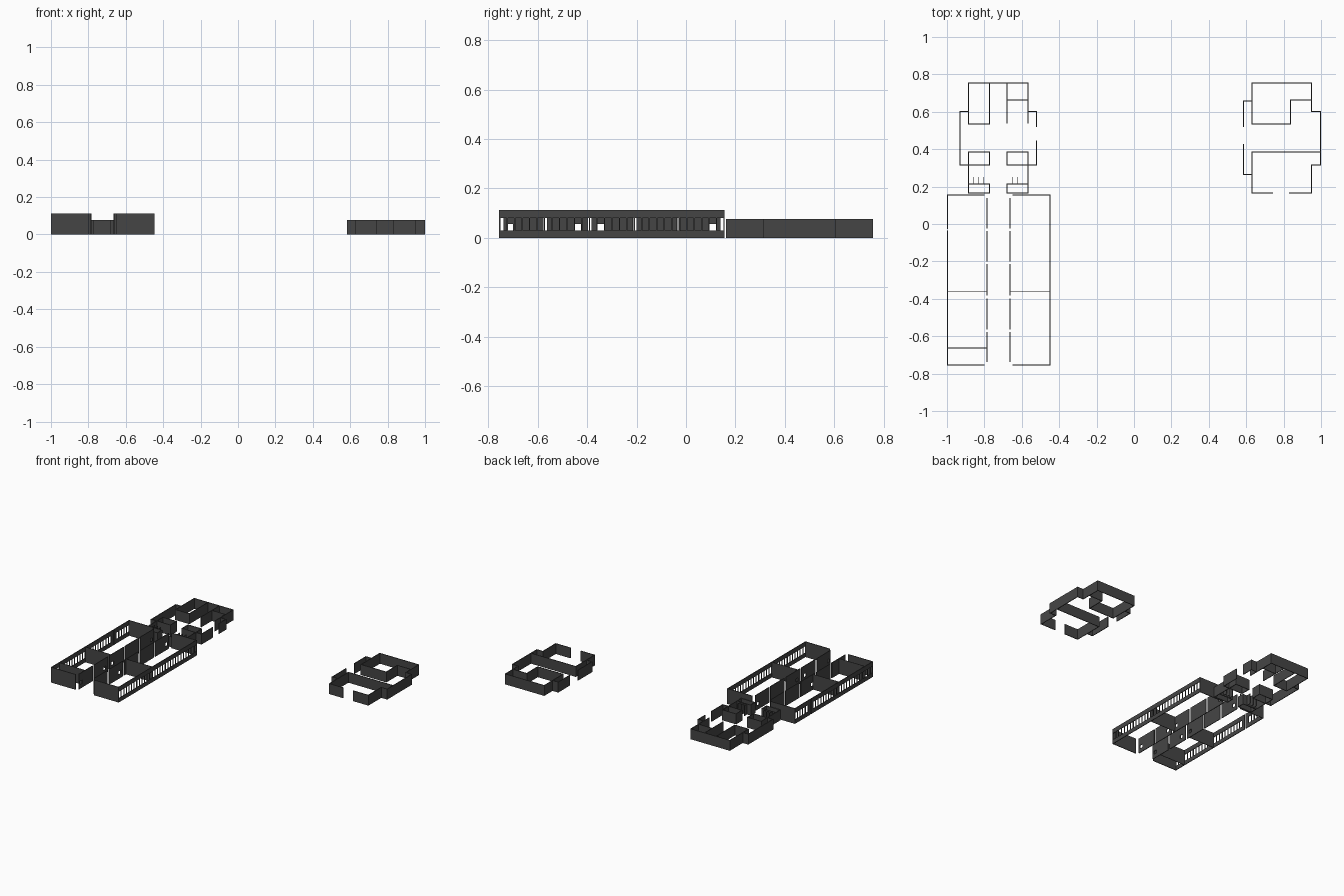
import bpy, bmesh

if "Cube" in bpy.data.objects:
    bpy.data.objects.remove(bpy.data.objects["Cube"])

T = 0.005          # wall thickness
H_HALL = 0.113     # long wings
H_BLOCK = 0.077    # small blocks

dark = bpy.data.materials.new("dark_wall")
dark.diffuse_color = (0.06, 0.06, 0.06, 1)
dark.use_nodes = True
dark.node_tree.nodes["Principled BSDF"].inputs["Base Color"].default_value = dark.diffuse_color


def add_box(bm, lo, hi):
    """Axis-aligned box between two corners."""
    v = [bm.verts.new((x, y, z)) for x in (lo[0], hi[0])
         for y in (lo[1], hi[1]) for z in (lo[2], hi[2])]
    for f in ((0, 1, 3, 2), (4, 6, 7, 5), (0, 4, 5, 1),
              (2, 3, 7, 6), (0, 2, 6, 4), (1, 5, 7, 3)):
        bm.faces.new([v[i] for i in f])


def wall(bm, axis, pos, a, b, h, t=T, holes=()):
    """Wall along an axis; holes are (start, end, bottom, top)."""
    def piece(s, e, lo, hi):
        if e - s < 1e-5 or hi - lo < 1e-5:
            return
        if axis == 'x':
            add_box(bm, (s, pos - t / 2, lo), (e, pos + t / 2, hi))
        else:
            add_box(bm, (pos - t / 2, s, lo), (pos + t / 2, e, hi))
    cur = a
    for s, e, lo, hi in sorted(holes):
        piece(cur, s, 0, h)
        piece(s, e, 0, lo)
        piece(s, e, hi, h)
        cur = e
    piece(cur, b, 0, h)


def finish(bm, name):
    bmesh.ops.recalc_face_normals(bm, faces=bm.faces)
    mesh = bpy.data.meshes.new(name)
    bm.to_mesh(mesh)
    bm.free()
    mesh.materials.append(dark)
    bpy.context.collection.objects.link(bpy.data.objects.new(name, mesh))


Y0, Y1 = -0.7535, 0.154
DOORS = (-0.57, -0.39, -0.208, -0.03)


def wing(name, outer, inner, partitions, side_door):
    s = 1 if inner > outer else -1
    # window wall with sill, lintel and a row of mullions
    bm = bmesh.new()
    n, mull = 30, 0.005
    step = (Y1 - Y0 - T + mull) / n
    starts = [Y0 + T / 2 + i * step for i in range(n)]
    wins = [(a, a + step - mull, 0.03, 0.08) for a in starts]
    lo, hi = Y0 - T / 2, Y1 + T / 2
    if side_door:
        # narrow full-height slit splitting the wall
        cut = -0.03
        w1 = [w for w in wins if w[1] < cut - 0.005]
        w2 = [w for w in wins if w[0] > cut + 0.005]
        wall(bm, 'y', outer, lo, cut - 0.004, H_HALL, holes=w1)
        wall(bm, 'y', outer, cut + 0.004, hi, H_HALL, holes=w2)
    else:
        wall(bm, 'y', outer, lo, hi, H_HALL, holes=wins)
    finish(bm, name + "_window_wall")

    # corridor wall split by doorways, with small hatches
    bm = bmesh.new()
    hatches = [(c - 0.013, c + 0.013, 0.03, 0.055)
               for c in (-0.713, -0.438, -0.345, 0.108)]
    gaps = [(d - 0.007, d + 0.007, 0, H_HALL) for d in DOORS]
    wall(bm, 'y', inner, Y0 + 0.015, Y1 - 0.015, H_HALL, holes=hatches + gaps)
    finish(bm, name + "_corridor_wall")

    # end walls stopping short of the corner doorways, and room partitions
    bm = bmesh.new()
    a, b = sorted((outer + s * T / 2, inner - s * 0.014))
    for y in (Y0, Y1):
        wall(bm, 'x', y, a, b, H_HALL)
    finish(bm, name + "_end_walls")
    bm = bmesh.new()
    a, b = sorted((outer + s * T / 2, inner - s * T / 2))
    for y in partitions:
        wall(bm, 'x', y, a, b, H_HALL, t=0.003)
    finish(bm, name + "_partitions")


wing("left_wing", -0.9975, -0.785, (-0.663, -0.36), True)
wing("right_wing", -0.448, -0.663, (-0.36,), False)


def block(name, xs, ys, t=T, dy=-0.003):
    """xs: walls along x (y, x0, x1); ys: walls along y (x, y0, y1)."""
    bm = bmesh.new()
    for p, a, b in xs:
        wall(bm, 'x', p + dy, a - t / 2, b + t / 2, H_BLOCK, t)
    for p, a, b in ys:
        wall(bm, 'y', p, a + dy + t / 2, b + dy - t / 2, H_BLOCK, t)
    finish(bm, name)


# rear block behind the wings
block("rear_block_walls",
      [(.7565, -.885, -.567), (.538, -.885, -.773), (.667, -.679, -.567),
       (.605, -.930, -.885), (.605, -.567, -.521)],
      [(-.885, .538, .7565), (-.773, .538, .7565), (-.679, .538, .7565),
       (-.567, .538, .7565), (-.930, .319, .605),
       (-.521, .52, .605), (-.521, .319, .453)])

# two mirrored washrooms with stall dividers
AXIS = -0.726
for side, label in ((-1, "left"), (1, "right")):
    inn, out, far = (AXIS + side * d for d in (0.047, 0.159, 0.205))
    lo, hi = sorted((inn, out))
    wide = sorted((inn, far))
    block(label + "_washroom_walls",
          [(.389, lo, hi), (.319, *wide), (.218, lo, hi), (.168, lo, hi)],
          [(out, .168, .389), (inn, .319, .389), (inn, .168, .218)])
    block(label + "_washroom_stalls", [],
          [(lo + 0.028 + 0.026 * i, .218, .255) for i in range(3)], 0.002)

# separate block on the far right
block("detached_block_walls",
      [(.7565, .631, .949), (.538, .631, .837), (.667, .837, .949),
       (.605, .949, .9975), (.319, .949, .9975), (.168, .631, .741),
       (.168, .830, .949), (.389, .631, .9975), (.660, .585, .631),
       (.267, .585, .631)],
      [(.631, .538, .7565), (.837, .538, .667), (.949, .605, .7565),
       (.9975, .319, .605), (.949, .168, .319), (.631, .168, .389),
       (.585, .52, .660), (.585, .267, .432)])
